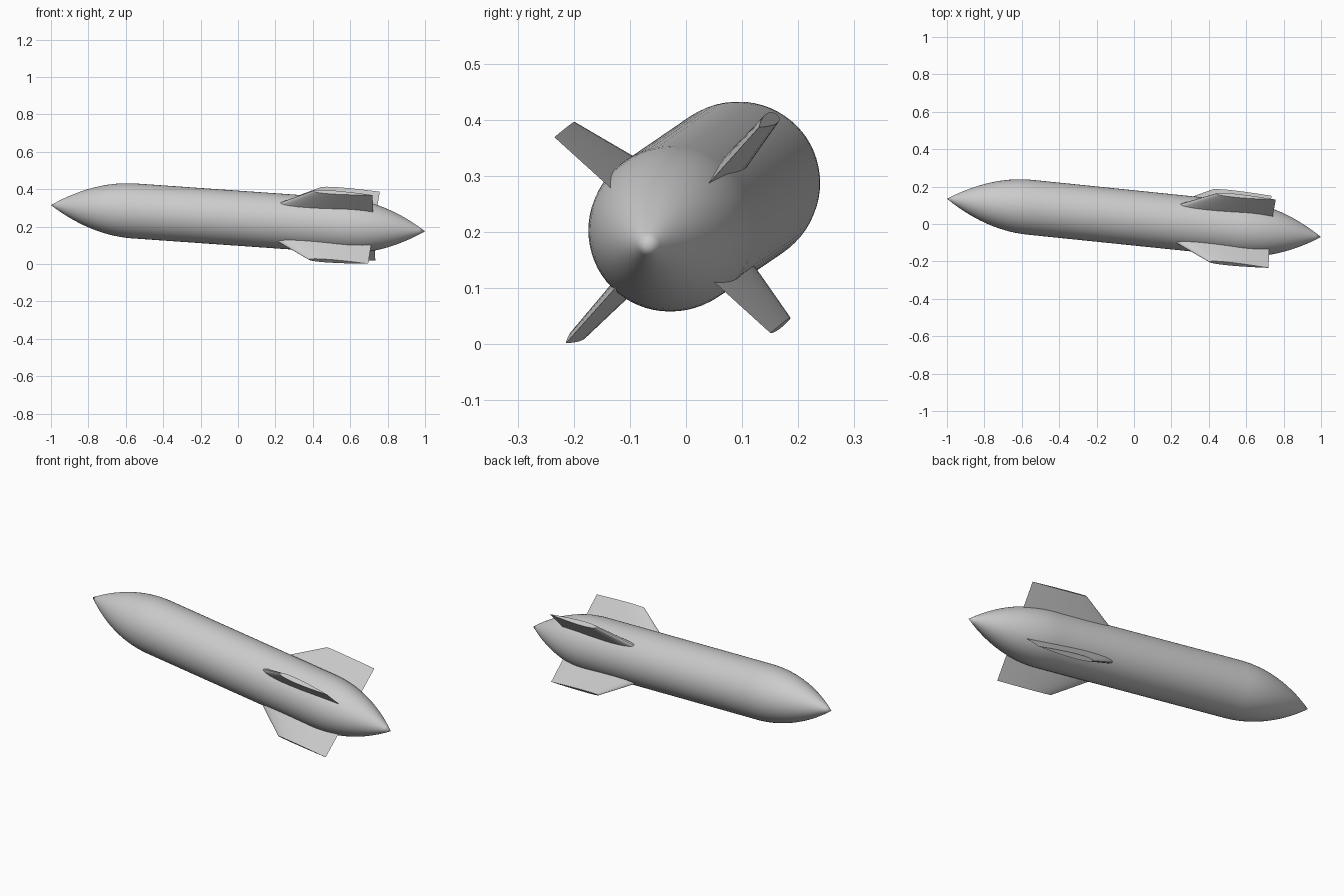
import bpy, bmesh, math
from mathutils import Vector, Matrix

cube = bpy.data.objects.get("Cube")
if cube:
    bpy.data.objects.remove(cube, do_unlink=True)

NOSE = Vector((-1, 0.135, 0.315))
TAIL = Vector((1, -0.07, 0.175))
AXIS = (TAIL - NOSE).normalized()
LENGTH = (TAIL - NOSE).length
RADIUS = 0.147
TAPER = 0.45          # length of each pointed end
SEGMENTS = 64

grey = bpy.data.materials.new("light_grey")
grey.use_nodes = True
COLOUR = (0.6, 0.6, 0.6, 1)
grey.diffuse_color = COLOUR
grey.node_tree.nodes["Principled BSDF"].inputs["Base Color"].default_value = COLOUR


def frame(angle):
    """Local x runs nose to tail, local y points outward at the given roll angle."""
    out = Vector((0, math.cos(angle), math.sin(angle)))
    out = (out - AXIS * out.dot(AXIS)).normalized()
    side = AXIS.cross(out)
    return Matrix.Translation(NOSE) @ Matrix((AXIS, out, side)).transposed().to_4x4()


def add_object(name, bm, matrix, sharp_angle):
    bmesh.ops.recalc_face_normals(bm, faces=bm.faces)
    mesh = bpy.data.meshes.new(name)
    bm.to_mesh(mesh)
    bm.free()
    obj = bpy.data.objects.new(name, mesh)
    bpy.context.collection.objects.link(obj)
    mesh.materials.append(grey)
    obj.matrix_world = matrix
    bpy.ops.object.select_all(action="DESELECT")
    obj.select_set(True)
    bpy.context.view_layer.objects.active = obj
    bpy.ops.object.shade_smooth_by_angle(angle=math.radians(sharp_angle))
    return obj


def bridge(bm, first, second):
    n = len(first)
    for i in range(n):
        j = (i + 1) % n
        bm.faces.new((first[i], first[j], second[j], second[i]))


# Body: tube with a curved point at each end
def build_body():
    steps = 14
    half = [(TAPER * i / steps, RADIUS * (1 - (1 - i / steps) ** 2))
            for i in range(1, steps + 1)]
    profile = half + [(LENGTH - s, r) for s, r in reversed(half)]
    bm = bmesh.new()
    rings = []
    for s, r in profile:
        rings.append([bm.verts.new((s, r * math.cos(a), r * math.sin(a)))
                      for a in (math.tau * k / SEGMENTS for k in range(SEGMENTS))])
    for first, second in zip(rings, rings[1:]):
        bridge(bm, first, second)
    for tip_s, ring in ((0, rings[0]), (LENGTH, rings[-1])):
        tip = bm.verts.new((tip_s, 0, 0))
        for i in range(SEGMENTS):
            bm.faces.new((ring[i], ring[(i + 1) % SEGMENTS], tip))
    add_object("body", bm, frame(0), 40)


# Fins: swept wings with a rounded leading edge and thin trailing edge
def half_thickness(c):
    return 0.4 * (0.2969 * math.sqrt(c) - 0.126 * c - 0.3516 * c ** 2
                  + 0.2843 * c ** 3 - 0.1036 * c ** 4)


def fin_section(bm, lead, trail, radius):
    steps = 14
    chord = trail - lead
    cs = [(1 - math.cos(math.pi * i / steps)) / 2 for i in range(steps + 1)]
    points = [(c, half_thickness(c)) for c in cs]
    points += [(c, -half_thickness(c)) for c in reversed(cs[1:-1])]
    return [bm.verts.new((lead + c * chord, radius, t * chord)) for c, t in points]


def build_fin(name, angle):
    bm = bmesh.new()
    root = fin_section(bm, 1.15, 1.74, 0.09)
    tip = fin_section(bm, 1.42, 1.74, 0.26)
    bridge(bm, root, tip)
    bm.faces.new(root)
    bm.faces.new(tip)
    add_object(name, bm, frame(math.radians(angle)), 40)


build_body()
for k, name in enumerate(("upper_back_fin", "upper_front_fin",
                          "lower_front_fin", "lower_back_fin")):
    build_fin(name, 48 + 90 * k)
